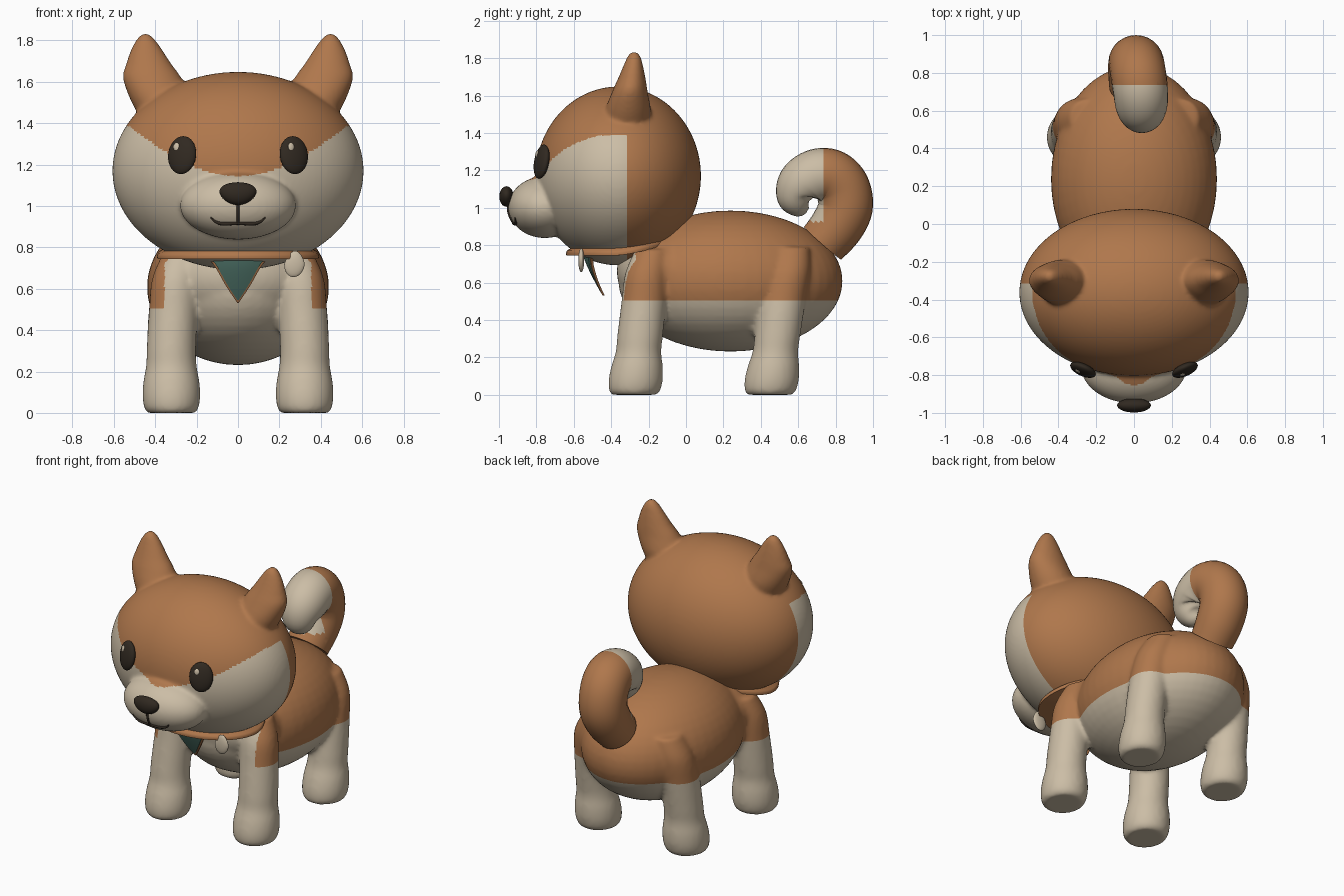
import bpy, bmesh, math
from mathutils import Vector, Matrix

if "Cube" in bpy.data.objects:
    bpy.data.objects.remove(bpy.data.objects["Cube"])


def material(name, rgb):
    m = bpy.data.materials.new(name)
    m.diffuse_color = (*rgb, 1)
    m.use_nodes = True
    m.node_tree.nodes["Principled BSDF"].inputs["Base Color"].default_value = m.diffuse_color
    return m


BROWN = material("brown_fur", (0.43, 0.185, 0.072))
CREAM = material("cream_fur", (0.60, 0.51, 0.38))
DARK = material("dark_brown", (0.030, 0.022, 0.015))
GREEN = material("green_cloth", (0.085, 0.19, 0.155))


def finish(name, bm, mats, rule=None):
    """Turn a bmesh into a smooth object, colouring faces by an optional rule."""
    bmesh.ops.recalc_face_normals(bm, faces=bm.faces)
    for f in bm.faces:
        f.smooth = True
        if rule:
            f.material_index = 0 if rule(f.calc_center_median()) else 1
    me = bpy.data.meshes.new(name)
    bm.to_mesh(me)
    bm.free()
    ob = bpy.data.objects.new(name, me)
    bpy.context.collection.objects.link(ob)
    for m in mats:
        me.materials.append(m)
    bpy.ops.object.select_all(action='DESELECT')
    ob.select_set(True)
    bpy.context.view_layer.objects.active = ob
    bpy.ops.object.shade_smooth_by_angle(angle=math.radians(50))
    return ob


def ellipsoid(bm, c, r, rot=Matrix(), segs=48):
    m = Matrix.Translation(c) @ rot @ Matrix.Diagonal((*r, 1))
    return bmesh.ops.create_uvsphere(bm, u_segments=segs, v_segments=segs // 2,
                                     radius=1, matrix=m)['verts']


def resample(pts, n=6):
    """Catmull-Rom interpolation of equal-length tuples."""
    out = []
    p = [pts[0]] + list(pts) + [pts[-1]]
    for i in range(1, len(p) - 2):
        for k in range(n):
            t = k / n
            out.append([0.5 * (2 * b + (c - a) * t + (2 * a - 5 * b + 4 * c - d) * t * t
                               + (3 * b - a - 3 * c + d) * t ** 3)
                        for a, b, c, d in zip(p[i - 1], p[i], p[i + 1], p[i + 2])])
    return out + [list(pts[-1])]


def skin(bm, rings):
    """Bridge rings of points and cap both ends."""
    vs = [[bm.verts.new(q) for q in r] for r in rings]
    n = len(vs[0])
    for a, b in zip(vs, vs[1:]):
        for i in range(n):
            bm.faces.new((a[i], a[(i + 1) % n], b[(i + 1) % n], b[i]))
    bm.faces.new(vs[0])
    bm.faces.new(vs[-1])


def loft(bm, sections, side=1, n=32):
    """Stack of horizontal ellipses given as (x, y, z, rx, ry)."""
    ang = [2 * math.pi * i / n for i in range(n)]
    skin(bm, [[(side * (x + rx * math.cos(a)), y + ry * math.sin(a), z) for a in ang]
              for x, y, z, rx, ry in resample(sections)])


def tube(bm, pts, n=28, axis=Vector((1, 0, 0)), steps=6):
    """Round tube along (x, y, z, radius) points."""
    p = resample(pts, steps)
    rings = []
    for i, q in enumerate(p):
        t = (Vector(p[min(i + 1, len(p) - 1)][:3]) - Vector(p[max(i - 1, 0)][:3])).normalized()
        u = (axis - t * axis.dot(t)).normalized()
        v = t.cross(u)
        rings.append([Vector(q[:3]) + q[3] * (math.cos(a) * u + math.sin(a) * v)
                      for a in (2 * math.pi * k / n for k in range(n))])
    skin(bm, rings)


def blend(bm, voxel, smooth):
    """Fuse overlapping solids into one soft skin."""
    bmesh.ops.recalc_face_normals(bm, faces=bm.faces)
    me = bpy.data.meshes.new("blend")
    bm.to_mesh(me)
    bm.free()
    ob = bpy.data.objects.new("blend", me)
    bpy.context.collection.objects.link(ob)
    r = ob.modifiers.new("fuse", 'REMESH')
    r.mode = 'VOXEL'
    r.voxel_size = voxel
    s = ob.modifiers.new("soften", 'SMOOTH')
    s.factor = 0.5
    s.iterations = smooth
    ev = ob.evaluated_get(bpy.context.evaluated_depsgraph_get())
    out = bmesh.new()
    out.from_mesh(ev.to_mesh())
    bpy.data.objects.remove(ob)
    return out


def cut(bm, co, no):
    bmesh.ops.bisect_plane(bm, geom=bm.verts[:] + bm.edges[:] + bm.faces[:],
                           plane_co=co, plane_no=no, dist=1e-5)


# Body with legs
bm = bmesh.new()
ellipsoid(bm, (0, 0.238, 0.608), (0.44, 0.60, 0.377))
ellipsoid(bm, (0, -0.10, 0.66), (0.37, 0.27, 0.24))
foot = [(0, 0.115, 0.122), (0.025, 0.132, 0.138), (0.08, 0.14, 0.145), (0.15, 0.136, 0.138),
        (0.23, 0.122, 0.122), (0.32, 0.119, 0.122)]
for s in (1, -1):
    loft(bm, [(0.322, -0.277 + 0.1 * z, z, rx, ry) for z, rx, ry in foot]
         + [(0.312, -0.225, 0.5, 0.118, 0.120), (0.30, -0.21, 0.65, 0.115, 0.115),
            (0.27, -0.18, 0.78, 0.09, 0.09)], s)
    loft(bm, [(0.322, 0.448 + 0.13 * z, z, rx, ry) for z, rx, ry in foot]
         + [(0.312, 0.515, 0.5, 0.119, 0.125), (0.295, 0.545, 0.66, 0.115, 0.12),
            (0.25, 0.56, 0.79, 0.09, 0.10)], s)
bm = blend(bm, 0.014, 8)
cut(bm, (0, 0, 0.505), (0, 0, 1))
finish("body_and_legs", bm, (BROWN, CREAM),
       lambda c: c.z > 0.505 and (abs(c.x) > 0.355 or c.y > -0.27))

# Head with muzzle and ears
MUZ_C, MUZ_R = Vector((0, -0.755, 1.003)), Vector((0.28, 0.195, 0.165))
bm = bmesh.new()
ellipsoid(bm, (0, -0.362, 1.17), (0.607, 0.442, 0.478), segs=96)
ellipsoid(bm, MUZ_C, MUZ_R, segs=64)
for s in (1, -1):
    loft(bm, [(0.35, -0.32, 1.42, 0.12, 0.12), (0.375, -0.31, 1.52, 0.148, 0.122),
              (0.415, -0.30, 1.62, 0.141, 0.095), (0.432, -0.29, 1.69, 0.108, 0.074),
              (0.442, -0.282, 1.76, 0.073, 0.052), (0.446, -0.278, 1.81, 0.04, 0.034),
              (0.447, -0.277, 1.835, 0.012, 0.012)], s)
bm = blend(bm, 0.012, 6)
cut(bm, (0, -0.315, 0), (0, 1, 0))
finish("head", bm, (BROWN, CREAM),
       lambda c: c.y > -0.315 or c.z > 1.145 + 1.03 * c.x ** 2 - 0.6 * c.x ** 4)

# Curled tail
bm = bmesh.new()
tube(bm, [(0, 0.73, 0.81, 0.132), (0.005, 0.805, 0.90, 0.142), (0.01, 0.852, 1.0, 0.146),
          (0.015, 0.838, 1.10, 0.147), (0.025, 0.78, 1.163, 0.147), (0.035, 0.70, 1.17, 0.145),
          (0.04, 0.625, 1.125, 0.137), (0.042, 0.595, 1.06, 0.112), (0.042, 0.62, 1.005, 0.07),
          (0.042, 0.65, 0.985, 0.015)])
cut(bm, (0, 0.735, 0), (0, 1, 0))
finish("tail", bm, (BROWN, CREAM), lambda c: c.y > 0.735 or c.z < 0.925)

# Eyes with highlights
for s, side in ((1, "left"), (-1, "right")):
    rot = Matrix.Rotation(s * math.radians(24), 4, 'Z') @ Matrix.Rotation(math.radians(-10), 4, 'X')
    c = Vector((s * 0.27, -0.772, 1.246))
    bm = bmesh.new()
    ellipsoid(bm, c, (0.073, 0.030, 0.093), rot, 32)
    finish("eye_" + side, bm, (DARK,))
    bm = bmesh.new()
    ellipsoid(bm, c + rot.to_3x3() @ Vector((-0.022, -0.024, 0.036)),
              (0.016, 0.007, 0.02), rot, 16)
    finish("eye_highlight_" + side, bm, (CREAM,))

# Nose, wider at the top
bm = bmesh.new()
for v in ellipsoid(bm, (0, -0.96, 1.06), (0.088, 0.038, 0.055), segs=32):
    v.co.x *= 1 + 3.5 * (v.co.z - 1.06)
finish("nose", bm, (DARK,))


# Mouth lines lying on the muzzle
def on_muzzle(x, z, r):
    k = 1 - (x / MUZ_R.x) ** 2 - ((z - MUZ_C.z) / MUZ_R.z) ** 2
    return (x, MUZ_C.y - MUZ_R.y * math.sqrt(max(k, 0)) - 0.001, z, r)


bm = bmesh.new()
tube(bm, [on_muzzle(0, z, 0.007) for z in (1.04, 1.0, 0.96, 0.918)], n=10)
tube(bm, [on_muzzle(x, z, r) for x, z, r in
          ((-0.132, 0.946, 0.003), (-0.11, 0.925, 0.007), (-0.07, 0.914, 0.009), (0, 0.917, 0.008),
           (0.07, 0.914, 0.009), (0.11, 0.925, 0.007), (0.132, 0.946, 0.003))],
     n=10, axis=Vector((0, 0, 1)))
finish("mouth", bm, (DARK,))

# Collar, rising towards the back
bm = bmesh.new()
N = 72
loops = []
for i in range(N):
    a = 2 * math.pi * i / N
    x, y = math.cos(a), math.sin(a)
    z = 0.757 + 0.08 * max(0, (y + 0.1) / 1.1) ** 1.5
    loops.append([bm.verts.new((0.39 * k * x, -0.345 + 0.295 * k * y, z + dz))
                  for k, dz in ((1, -0.012), (1.005, 0.0), (0.99, 0.014),
                                (0.72, 0.06), (0.72, -0.012))])
for i in range(N):
    a, b = loops[i], loops[(i + 1) % N]
    for j in range(5):
        k = (j + 1) % 5
        bm.faces.new((a[j], b[j], b[k], a[k]))
finish("collar", bm, (BROWN,))


# Neckerchief with a thin trim behind it
def kerchief(name, mat, w, top, tip, dy):
    bm = bmesh.new()
    rings = []
    for i in range(9):
        t = i / 8
        z = top + (tip - top) * t
        hw = w * (1 - t) * (1 - 0.25 * math.sin(math.pi * t) * (0.5 - t)) + 0.004
        y = -0.55 + 0.095 * t ** 1.2 + dy
        xs = [hw * k / 4 for k in range(-4, 5)]
        rings.append([(x, y + 1.8 * x * x, z) for x in xs]
                     + [(x, y + 1.8 * x * x + 0.012, z) for x in reversed(xs)])
    skin(bm, rings)
    finish(name, bm, (mat,))


kerchief("neckerchief", GREEN, 0.125, 0.745, 0.545, 0)
kerchief("neckerchief_trim", BROWN, 0.137, 0.745, 0.532, 0.008)

# Collar tag
bm = bmesh.new()
for v in ellipsoid(bm, (0.273, -0.56, 0.72), (0.049, 0.016, 0.064),
                   Matrix.Rotation(math.radians(10), 4, 'Y'), 32):
    v.co.x += (0.273 - v.co.x) * max(0, v.co.z - 0.72) * 4
finish("collar_tag", bm, (CREAM,))
